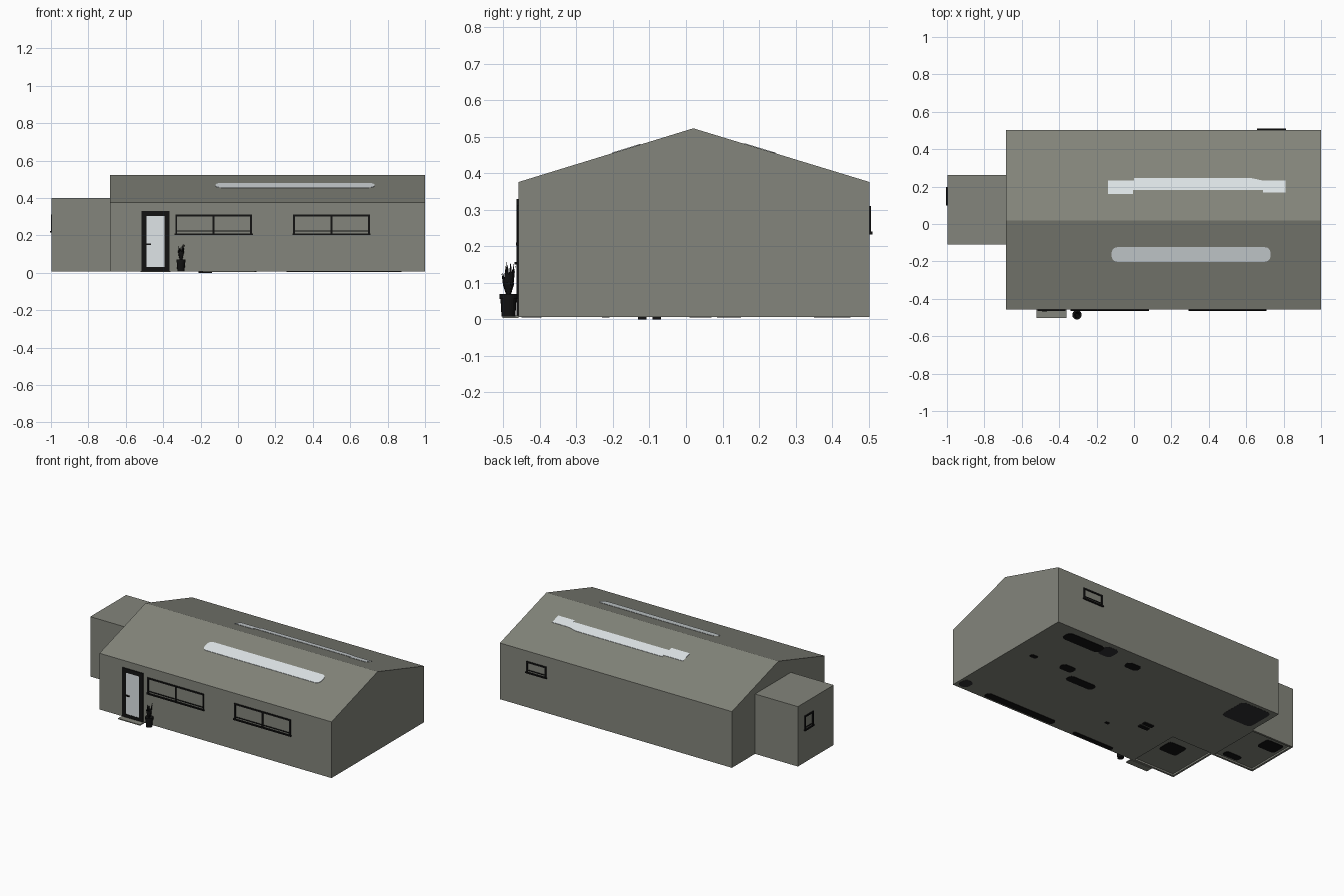
import bpy, bmesh, math, random
from mathutils import Matrix, Vector

random.seed(4)
if "Cube" in bpy.data.objects:
    bpy.data.objects.remove(bpy.data.objects["Cube"], do_unlink=True)


def material(name, rgb):
    m = bpy.data.materials.new(name)
    m.use_nodes = True
    m.diffuse_color = (*rgb, 1)
    m.node_tree.nodes["Principled BSDF"].inputs["Base Color"].default_value = (*rgb, 1)
    return m


STONE = material("wall grey", (0.23, 0.235, 0.2))
BLACK = material("frame black", (0.006, 0.006, 0.006))
WHITE = material("pale panel", (0.74, 0.79, 0.81))
CHARCOAL = material("charcoal", (0.03, 0.03, 0.032))


def finish(name, bm, mat):
    bmesh.ops.recalc_face_normals(bm, faces=bm.faces[:])
    me = bpy.data.meshes.new(name)
    bm.to_mesh(me)
    bm.free()
    ob = bpy.data.objects.new(name, me)
    me.materials.append(mat)
    bpy.context.collection.objects.link(ob)
    return ob


def add_box(bm, x0, x1, y0, y1, z0, z1):
    size = Matrix.Diagonal((x1 - x0, y1 - y0, z1 - z0, 1))
    mid = Matrix.Translation(((x0 + x1) / 2, (y0 + y1) / 2, (z0 + z1) / 2))
    bmesh.ops.create_cube(bm, size=1, matrix=mid @ size)


def box(name, mat, *bounds):
    bm = bmesh.new()
    add_box(bm, *bounds)
    return finish(name, bm, mat)


def prism(name, mat, points, offset):
    bm = bmesh.new()
    face = bm.faces.new([bm.verts.new(p) for p in points])
    new = bmesh.ops.extrude_face_region(bm, geom=[face])["geom"]
    bmesh.ops.translate(bm, vec=offset, verts=[v for v in new if isinstance(v, bmesh.types.BMVert)])
    return finish(name, bm, mat)


def rounded(x, y, w, d, r, steps=4):
    pts = []
    for q, (sx, sy) in enumerate(((1, 1), (-1, 1), (-1, -1), (1, -1))):
        for i in range(steps + 1):
            a = math.pi / 2 * (q + i / steps)
            pts.append((x + sx * (w / 2 - r) + r * math.cos(a), y + sy * (d / 2 - r) + r * math.sin(a)))
    return pts


# House shell and side annex
BASE, EAVE, RIDGE, MID = 0.007, 0.376, 0.523, 0.02
FRONT, BACK, END = -0.458, 0.502, -0.685
gable = [(FRONT, BASE), (BACK, BASE), (BACK, EAVE), (MID, RIDGE), (FRONT, EAVE)]
house = prism("house_shell", STONE, [(END, y, z) for y, z in gable], (1 - END, 0, 0))
annex = box("side_annex", STONE, -0.996, END, -0.11, 0.262, BASE, 0.4)


# Shallow recesses under the entrance room and the annex
def recess(target, name, *bounds):
    cutter = box(name, STONE, *bounds)
    cutter.hide_render = True
    cutter.hide_viewport = True
    cutter.display_type = "WIRE"
    mod = target.modifiers.new("recess", "BOOLEAN")
    mod.object = cutter
    mod.operation = "DIFFERENCE"
    mod.solver = "EXACT"


recess(house, "entrance_recess_cutter", -0.672, -0.38, -0.445, -0.1, -0.05, 0.018)
recess(annex, "annex_recess_cutter", -0.983, -0.698, -0.097, 0.249, -0.05, 0.018)


# Windows, drawn facing -y around the origin, then turned onto their wall
def window(name, width, height, panes, loc, turn):
    bm = bmesh.new()
    h, t, out = width / 2, 0.01, -0.005
    add_box(bm, -h, h, out, 0.002, height - t, height)
    add_box(bm, -h - 0.004, h + 0.004, out - 0.003, 0.002, 0, 0.009)
    add_box(bm, -h + t, h - t, out, 0.002, 0.018, 0.023)
    for i in range(panes + 1):
        x = -h + t / 2 + i * (width - t) / panes
        add_box(bm, x - t / 2, x + t / 2, out, 0.002, 0, height)
    ob = finish(name, bm, BLACK)
    ob.location = loc
    ob.rotation_euler.z = turn


window("front_window_right", 0.41, 0.11, 2, (-0.13, FRONT, 0.202), 0)
window("front_window_left", 0.41, 0.11, 2, (0.5, FRONT, 0.202), 0)
window("back_window", 0.145, 0.078, 1, (0.735, BACK, 0.232), math.pi)
window("annex_window", 0.09, 0.098, 1, (-0.996, 0.148, 0.215), -math.pi / 2)

# Door with frame, panel, handle and step
bm = bmesh.new()
for x0, x1, z0, z1 in ((-0.516, -0.49, 0.01, 0.33), (-0.393, -0.366, 0.01, 0.33),
                       (-0.49, -0.393, 0.303, 0.33), (-0.49, -0.393, 0.01, 0.03)):
    add_box(bm, x0, x1, -0.464, FRONT + 0.002, z0, z1)
finish("door_frame", bm, BLACK)
box("door_panel", WHITE, -0.49, -0.393, -0.461, FRONT + 0.002, 0.03, 0.303)
box("door_handle", BLACK, -0.492, -0.466, -0.469, -0.461, 0.15, 0.157)
box("door_step", STONE, -0.52, -0.36, -0.502, FRONT, 0.004, 0.01)

# Planter: lathe-like pot with a rim, then pointed leaves
PX, PY = -0.305, -0.486
bm = bmesh.new()
for r0, r1, z0, z1 in ((0.019, 0.022, 0.008, 0.058), (0.025, 0.025, 0.056, 0.07)):
    bmesh.ops.create_cone(bm, cap_ends=True, segments=20, radius1=r0, radius2=r1, depth=z1 - z0,
                          matrix=Matrix.Translation((PX, PY, (z0 + z1) / 2)))
finish("plant_pot", bm, BLACK)
bm = bmesh.new()
for i in range(16):
    a = i * 2.4
    out = Vector((math.cos(a), math.sin(a), 0))
    side = Vector((-out.y, out.x, 0)) * 0.006
    root = Vector((PX, PY, 0.065)) + out * 0.005
    tall = random.uniform(0.05, 0.098)
    belly = root + out * 0.009 + Vector((0, 0, tall * 0.5))
    tip = root + out * random.uniform(0.006, 0.017) + Vector((0, 0, tall))
    verts = [bm.verts.new(p) for p in (root - side * 0.5, root + side * 0.5, belly + side, tip, belly - side)]
    bm.faces.new((verts[0], verts[1], verts[2], verts[4]))
    bm.faces.new((verts[4], verts[2], verts[3]))
finish("plant_leaves", bm, BLACK)


# Pale plates lying on the roof slopes
def roof_z(y):
    run = (BACK if y > MID else FRONT) - MID
    return RIDGE - (RIDGE - EAVE) * (y - MID) / run


def roof_plate(name, outline):
    prism(name, WHITE, [(x, y, roof_z(y) - 0.001) for x, y in outline], (0, 0, 0.003))


roof_plate("front_roof_panel", rounded(0.305, -0.163, 0.85, 0.078, 0.03))
roof_plate("back_roof_panel", [(-0.14, 0.16), (-0.005, 0.16), (-0.005, 0.182), (0.69, 0.182), (0.69, 0.168),
                               (0.81, 0.168), (0.81, 0.232), (0.69, 0.232), (0.63, 0.245),
                               (0, 0.245), (0, 0.232), (-0.14, 0.232)])

# Dark pads under the floor: x, y, width, depth
pads = [(0.73, 0.41, 0.28, 0.08), (0.85, 0.1, 0.05, 0.03), (0.61, 0.12, 0.1, 0.06),
        (0.44, 0.04, 0.2, 0.06), (0.33, 0.38, 0.1, 0.06), (0.52, -0.42, 0.52, 0.05),
        (-0.05, -0.435, 0.3, 0.03), (0.02, -0.22, 0.03, 0.02)]
for i, (x, y, w, d) in enumerate(pads):
    prism(f"floor_pad_{i + 1}", BLACK, [(*p, BASE - 0.002) for p in rounded(x, y, w, d, d * 0.4)], (0, 0, 0.004))
for i, y in enumerate((-0.12, -0.08)):
    box(f"floor_runner_{i + 1}", BLACK, -0.21, -0.14, y - 0.012, y + 0.012, 0, 0.008)
for name, x, y, w, d in (("entrance_mat", -0.48, -0.22, 0.13, 0.11), ("annex_pad_back", -0.9, 0.17, 0.13, 0.1),
                         ("annex_pad_front", -0.8, -0.06, 0.12, 0.05)):
    prism(name, BLACK, [(*p, 0.016) for p in rounded(x, y, w, d, 0.02)], (0, 0, 0.004))
for name, x, y, w, d in (("corner_pad_back", -0.54, 0.38, 0.22, 0.2), ("corner_pad_front", 0.95, -0.4, 0.07, 0.08),
                         ("side_pad", 0.55, 0.42, 0.1, 0.1)):
    prism(name, CHARCOAL, [(*p, BASE - 0.001) for p in rounded(x, y, w, d, 0.03)], (0, 0, 0.003))
